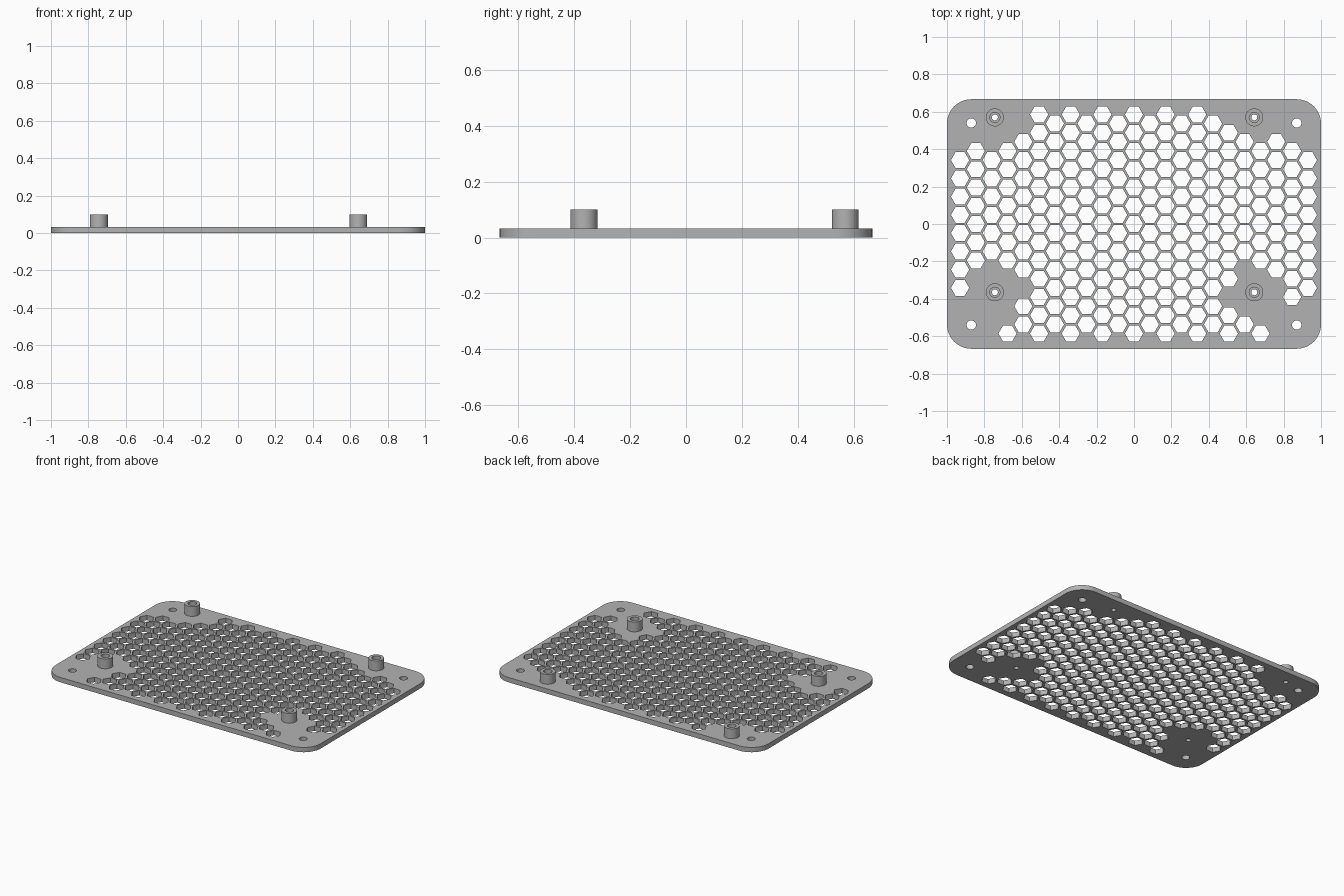
import bpy
import bmesh
import math

cube = bpy.data.objects.get("Cube")
if cube:
    bpy.data.objects.remove(cube, do_unlink=True)

THICK = 0.033       # plate thickness
TOP = 0.1           # top of the posts
PITCH = 0.0976      # vertical hexagon spacing
COL = PITCH * math.sqrt(3) / 2
HEX_R = 0.0487

POSTS = [(x, y) for x in (-0.744, 0.643) for y in (-0.365, 0.57)]
SCREWS = [(x, y) for x in (-0.87, 0.87) for y in (-0.54, 0.54)]

grey = bpy.data.materials.new("grey plastic")
grey.use_nodes = True
grey.diffuse_color = (0.45, 0.45, 0.45, 1)
grey.node_tree.nodes["Principled BSDF"].inputs["Base Color"].default_value = (0.45, 0.45, 0.45, 1)


def ring(cx, cy, r, n):
    return [(cx + r * math.cos(math.tau * k / n), cy + r * math.sin(math.tau * k / n))
            for k in range(n)]


def rounded_rect(w, h, r, n=12):
    pts = []
    for q, (sx, sy) in enumerate(((1, 1), (-1, 1), (-1, -1), (1, -1))):
        for k in range(n + 1):
            a = math.pi / 2 * (q + k / n)
            pts.append((sx * (w - r) + r * math.cos(a), sy * (h - r) + r * math.sin(a)))
    return pts


def extrude_outlines(name, outlines, z0, z1):
    """Filled flat curve (first outline minus the others), extruded to a solid mesh."""
    curve = bpy.data.curves.new(name, "CURVE")
    curve.dimensions = "2D"
    curve.fill_mode = "BOTH"
    curve.extrude = (z1 - z0) / 2
    for pts in outlines:
        spline = curve.splines.new("POLY")
        spline.points.add(len(pts) - 1)
        for point, (x, y) in zip(spline.points, pts):
            point.co = (x, y, 0, 1)
        spline.use_cyclic_u = True
    obj = bpy.data.objects.new(name, curve)
    bpy.context.collection.objects.link(obj)
    bpy.ops.object.select_all(action="DESELECT")
    obj.select_set(True)
    bpy.context.view_layer.objects.active = obj
    bpy.ops.object.convert(target="MESH")
    obj = bpy.context.object
    bm = bmesh.new()
    bm.from_mesh(obj.data)
    bmesh.ops.translate(bm, verts=bm.verts, vec=(0, 0, (z0 + z1) / 2))
    bmesh.ops.remove_doubles(bm, verts=bm.verts, dist=0.0001)
    bmesh.ops.recalc_face_normals(bm, faces=bm.faces)
    bm.to_mesh(obj.data)
    bm.free()
    obj.data.materials.clear()
    obj.data.materials.append(grey)
    bpy.ops.object.shade_smooth_by_angle(angle=math.radians(30))
    return obj


def is_open(x, y):
    """True where a vent hexagon stays clear of the posts and screw holes."""
    for px, py in POSTS:
        if math.hypot(x - px, y - py) < (0.14 if px > 0 else 0.162):
            return False
    return all(math.hypot(x - sx, y - sy) > 0.135 for sx, sy in SCREWS)


# Plate with honeycomb vents, corner screw holes and post bores
outlines = [rounded_rect(1, 0.667, 0.13)]
for i in range(-11, 12):
    odd = i % 2
    for j in range(-6, 7 - odd):
        x, y = i * COL, (j + odd / 2) * PITCH
        if is_open(x, y):
            outlines.append(ring(x, y, HEX_R, 6))
outlines += [ring(x, y, 0.025, 32) for x, y in SCREWS]
outlines += [ring(x, y, 0.016, 32) for x, y in POSTS]
extrude_outlines("vent_plate", outlines, 0, THICK)

# Hollow standoff posts
for (x, y), place in zip(POSTS, ("front_right", "back_right", "front_left", "back_left")):
    extrude_outlines("post_" + place, [ring(x, y, 0.048, 40), ring(x, y, 0.027, 32)], THICK, TOP)
